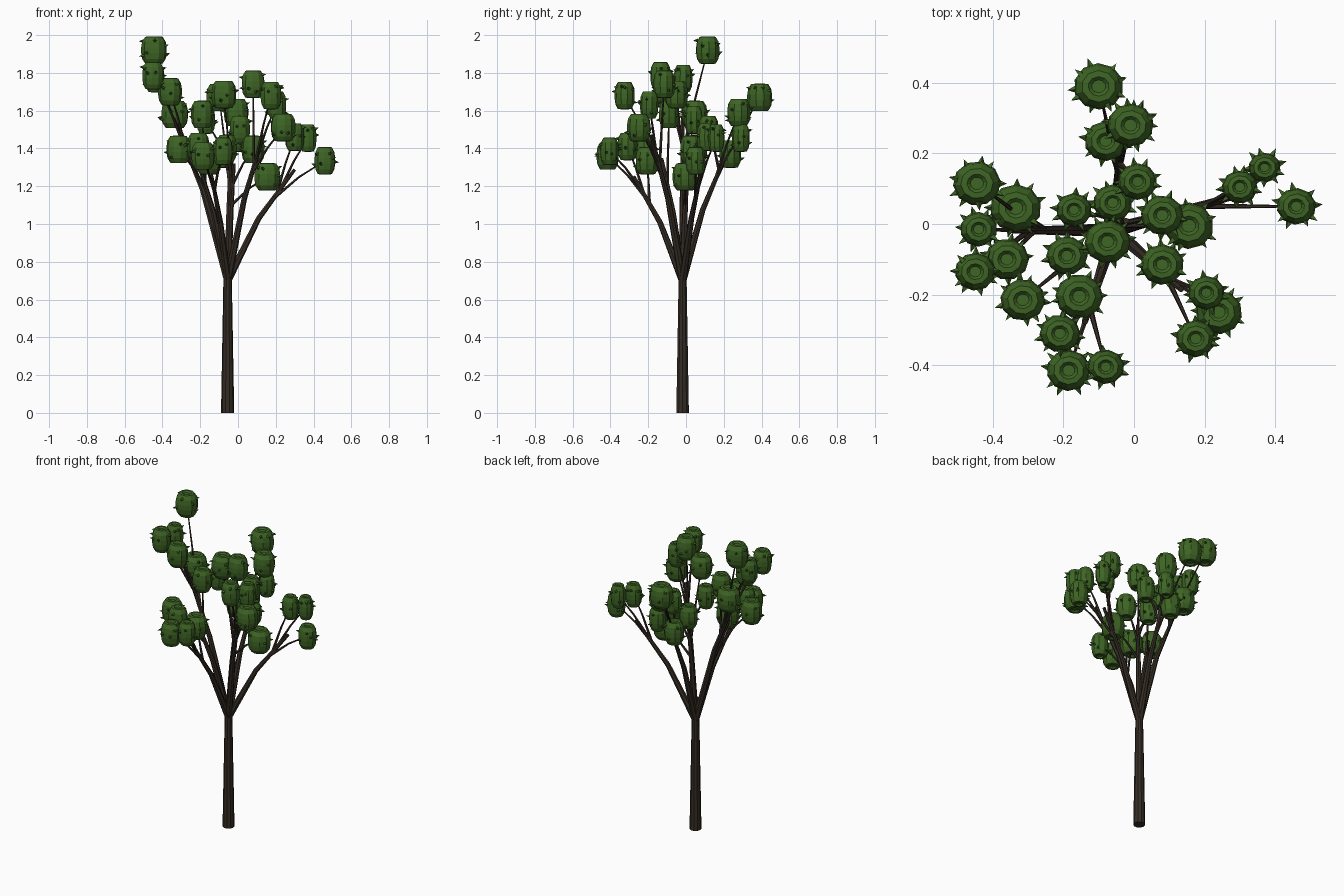
import bpy, bmesh, math, random
from mathutils import Vector, Matrix

if "Cube" in bpy.data.objects:
    bpy.data.objects.remove(bpy.data.objects["Cube"])

random.seed(4)

def material(name, col):
    m = bpy.data.materials.new(name)
    m.diffuse_color = (*col, 1)
    m.use_nodes = True
    m.node_tree.nodes["Principled BSDF"].inputs["Base Color"].default_value = m.diffuse_color
    return m

BARK = material("dark bark", (0.036, 0.026, 0.018))
LEAF = material("leaf green", (0.048, 0.130, 0.018))
FORK = Vector((-0.055, -0.018, 0.70))

def finish(bm, name, mat):
    bmesh.ops.recalc_face_normals(bm, faces=bm.faces)
    me = bpy.data.meshes.new(name)
    bm.to_mesh(me)
    bm.free()
    me.materials.append(mat)
    ob = bpy.data.objects.new(name, me)
    bpy.context.collection.objects.link(ob)

def loft(bm, rings):
    """Bridge equal-sized vertex rings and cap both ends."""
    n = len(rings[0])
    for a, b in zip(rings, rings[1:]):
        for i in range(n):
            j = (i + 1) % n
            bm.faces.new((a[i], a[j], b[j], b[i]))
    bm.faces.new(rings[0][::-1])
    bm.faces.new(rings[-1])

def tube(bm, pts, r0, r1, sides):
    """Tapered tube along a path."""
    k = len(pts) - 1
    rings = []
    for i, p in enumerate(pts):
        d = pts[min(i + 1, k)] - pts[max(i - 1, 0)]
        q = Vector((0, 0, 1)).rotation_difference(d.normalized())
        r = r0 + (r1 - r0) * i / k
        rings.append([bm.verts.new(p + q @ Vector((r * math.cos(t), r * math.sin(t), 0)))
                      for t in (math.tau * s / sides for s in range(sides))])
    loft(bm, rings)

# barrel-shaped leaf clump: upper half profile (radius, height), mirrored below
HALF = [(1.0, 0.2), (0.92, 0.62), (0.68, 0.96), (0.42, 0.98), (0.28, 0.86)]
PROFILE = [(r, -h) for r, h in reversed(HALF)] + HALF

def clump(name, c, rx):
    bm = bmesh.new()
    ry, rz, n = rx * 0.93, 0.074, 10
    turn = random.uniform(0, 1)

    def at(a, r, h):
        return c + Vector((rx * r * math.cos(a), ry * r * math.sin(a), rz * h))

    loft(bm, [[bm.verts.new(at(turn + math.tau * i / n, r, h)) for i in range(n)]
              for r, h in PROFILE])
    # small pointed leaf tips sticking out of the clump
    for i in range(9):
        a = turn + math.tau * i / 9 + random.uniform(-0.2, 0.2)
        h = random.uniform(-0.6, 0.7)
        d = Vector((math.cos(a), math.sin(a), random.uniform(-0.2, 0.5))).normalized()
        p = at(a, 0.97 if abs(h) < 0.4 else 0.9, h) + d * 0.008
        turned = Vector((0, 0, 1)).rotation_difference(d).to_matrix().to_4x4()
        bmesh.ops.create_cone(bm, cap_ends=True, segments=4, radius1=0.011, radius2=0,
                              depth=0.026, matrix=Matrix.Translation(p) @ turned)
    finish(bm, name, LEAF)

def limb(name, size, *clumps):
    """Limb aimed at the middle of its clumps, a twig to each; clumps shrink in order."""
    clumps = [Vector(c) for c in clumps]
    reach = sum(clumps, Vector()) / len(clumps) - FORK
    mid = FORK + Vector((reach.x * 0.38, reach.y * 0.38, reach.z * 0.46))
    end = FORK + reach * 0.82
    bm = bmesh.new()
    tube(bm, [FORK, mid, end], 0.021, 0.009, 7)
    for i, c in enumerate(clumps):
        t = min(0.4 + 0.1 * i, max(0.0, (c.z - 0.15 - mid.z) / (end.z - mid.z)))
        start = mid.lerp(end, t)
        tube(bm, [start, start.lerp(c, 0.5) + Vector((0, 0, 0.015)), c], 0.009, 0.003, 5)
        clump(f"{name}_leaf_clump_{i + 1}", c, size - 0.005 * i)
    finish(bm, name + "_limb", BARK)

# trunk
bm = bmesh.new()
tube(bm, [Vector((FORK.x, FORK.y, z)) for z in (0, 0.42, 0.84)], 0.035, 0.02, 10)
finish(bm, "trunk", BARK)

# limbs with their clump centres, largest clump first
limb("east", 0.056, (0.46, 0.05, 1.335), (0.30, 0.105, 1.46), (0.37, 0.16, 1.455))
limb("south_east", 0.067, (0.24, -0.25, 1.51), (0.08, -0.115, 1.74),
     (0.175, -0.325, 1.68), (0.205, -0.195, 1.63))
limb("south", 0.068, (-0.155, -0.205, 1.335), (-0.185, -0.415, 1.36),
     (-0.21, -0.31, 1.41), (-0.08, -0.405, 1.385))
limb("west", 0.073, (-0.335, 0.045, 1.58), (-0.445, 0.115, 1.92), (-0.36, -0.10, 1.70),
     (-0.45, -0.135, 1.785), (-0.44, -0.015, 1.77))
limb("south_west", 0.064, (-0.315, -0.215, 1.395), (-0.19, -0.09, 1.58))
limb("north", 0.071, (-0.10, 0.39, 1.67), (-0.01, 0.28, 1.59), (-0.08, 0.235, 1.37),
     (0.01, 0.12, 1.50), (0.0, 0.29, 1.455))
limb("centre", 0.071, (0.155, -0.005, 1.25), (-0.075, -0.05, 1.685),
     (0.08, 0.025, 1.395), (-0.06, 0.06, 1.40), (-0.17, 0.04, 1.55))
